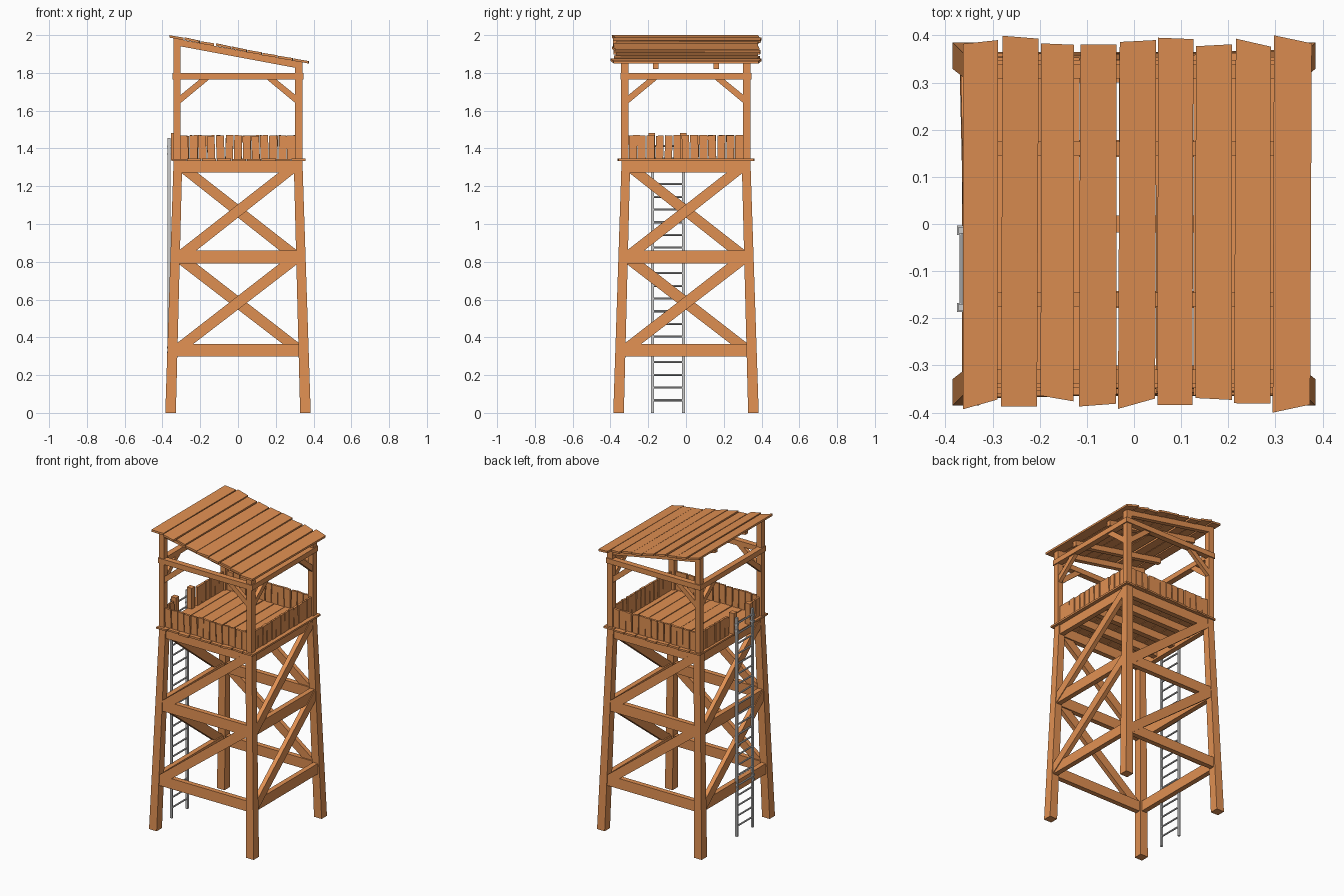
import bpy, bmesh, random
from math import pi
from mathutils import Vector, Matrix

if "Cube" in bpy.data.objects:
    bpy.data.objects.remove(bpy.data.objects["Cube"])

random.seed(4)
rnd = random.uniform
wood = bpy.data.materials.new("orange_wood")
wood.diffuse_color = (0.75, 0.28, 0.085, 1)
wood.use_nodes = True
wood.node_tree.nodes["Principled BSDF"].inputs["Base Color"].default_value = wood.diffuse_color


def hexa(bm, a, b):
    """Six-sided solid between two quads."""
    va = [bm.verts.new(p) for p in a]
    vb = [bm.verts.new(p) for p in b]
    bm.faces.new(va)
    bm.faces.new(vb)
    for i in range(4):
        j = (i + 1) % 4
        bm.faces.new((va[i], va[j], vb[j], vb[i]))


def box(bm, x0, x1, y0, y1, z0, z1):
    q = [(x0, y0), (x1, y0), (x1, y1), (x0, y1)]
    hexa(bm, [(x, y, z0) for x, y in q], [(x, y, z1) for x, y in q])


def panel(bm, side, quad, inner, outer):
    """Quad (u, z) on one of four sides, thick from inner to outer; both are functions of z."""
    rot = Matrix.Rotation(side * pi / 2, 3, 'Z')
    hexa(bm, [rot @ Vector((u, -inner(z), z)) for u, z in quad],
         [rot @ Vector((u, -outer(z), z)) for u, z in quad])


def flat(v):
    return lambda z: v


def finish(bm, name, mat=wood):
    bmesh.ops.recalc_face_normals(bm, faces=bm.faces)
    me = bpy.data.meshes.new(name)
    bm.to_mesh(me)
    bm.free()
    if mat:
        me.materials.append(mat)
    ob = bpy.data.objects.new(name, me)
    bpy.context.collection.objects.link(ob)
    return ob


def leg_mid(z):
    return 0.3575 - 0.04 * z / 1.335


# Tapered, leaning legs
bm = bmesh.new()
for sx in (-1, 1):
    for sy in (-1, 1):
        def ring(i, o, z):
            return [(sx * a, sy * b, z) for a, b in ((i, i), (o, i), (o, o), (i, o))]
        hexa(bm, ring(0.329, 0.385, 0), ring(0.295, 0.341, 1.335))
finish(bm, "legs")

# Horizontal girts and one diagonal per bay on each side
levels = [(0.298, 0.366), (0.79, 0.86), (1.272, 1.335)]
girts, diags = bmesh.new(), bmesh.new()
for side in range(4):
    for lo, hi in levels:
        a, b = leg_mid(lo) - 0.02, leg_mid(hi) - 0.02
        panel(girts, side, [(-a, lo), (a, lo), (b, hi), (-b, hi)],
              lambda z: leg_mid(z) - 0.017, lambda z: leg_mid(z) + 0.016)
    for (lo, lo_top), (hi_bot, hi) in zip(levels, levels[1:]):
        a, b = leg_mid(lo) - 0.025, leg_mid(hi) - 0.022
        panel(diags, side, [(-a, lo), (b, hi_bot - 0.005), (b, hi), (-a, lo_top + 0.003)],
              lambda z: leg_mid(z) - 0.008, lambda z: leg_mid(z) + 0.021)
finish(girts, "horizontal_girts")
finish(diags, "diagonal_braces")

# Floor joists and planks
bm = bmesh.new()
for y in (-0.16, 0, 0.16):
    box(bm, -0.315, 0.315, y - 0.018, y + 0.018, 1.285, 1.335)
finish(bm, "floor_joists")
bm = bmesh.new()
n = 9
for i in range(n):
    x0, x1 = (-0.35 + 0.71 * (i + k) / n for k in (0.03, 0.97))
    z = 1.346 + rnd(-0.002, 0.002)
    q = [(x0, -0.358 + rnd(-0.007, 0.007)), (x1, -0.358 + rnd(-0.007, 0.007)),
         (x1, 0.358 + rnd(-0.007, 0.007)), (x0, 0.358 + rnd(-0.007, 0.007))]
    hexa(bm, [(x, y, 1.334) for x, y in q], [(x, y, z) for x, y in q])
finish(bm, "floor_planks")


# Roof surface height along x
def roof_z(x):
    return 1.999 - 0.187 * (x + 0.36)


# Corner posts, cut to the roof slope
bm = bmesh.new()
for x0, x1 in ((-0.342, -0.305), (0.302, 0.341)):
    for y0, y1 in ((-0.343, -0.305), (0.302, 0.341)):
        q = [(x0, y0), (x1, y0), (x1, y1), (x0, y1)]
        hexa(bm, [(x, y, 1.335) for x, y in q],
             [(x, y, roof_z(x) - 0.012) for x, y in q])
finish(bm, "corner_posts")

# Upper beams and knee braces
beams, knees = bmesh.new(), bmesh.new()
for side in range(4):
    panel(beams, side, [(-0.346, 1.766), (0.346, 1.766), (0.346, 1.8), (-0.346, 1.8)],
          flat(0.31), flat(0.348))
    for s in (-1, 1):
        panel(knees, side, [(s * 0.308, 1.637), (s * 0.308, 1.68),
                            (s * 0.195, 1.772), (s * 0.145, 1.772)],
              flat(0.313), flat(0.338))
finish(beams, "upper_beams")
finish(knees, "knee_braces")

# Railing slats, with an opening on the ladder side
bm = bmesh.new()
for side in range(4):
    n = 13
    step = 0.61 / n
    for i in range(n):
        u0 = -0.305 + step * i + rnd(0.001, 0.004)
        u1 = -0.305 + step * (i + 1) - rnd(0.001, 0.004)
        if side == 3 and u1 > 0.02 and u0 < 0.175:
            continue
        t = rnd(-0.004, 0.004)
        panel(bm, side, [(u0, 1.342), (u1, 1.342), (u1 + t, 1.469 + rnd(-0.003, 0.003)),
                         (u0 + t, 1.469 + rnd(-0.003, 0.003))],
              flat(0.317), flat(0.331 + rnd(-0.002, 0.002)))
finish(bm, "railing_slats")

# Short posts beside the opening
bm = bmesh.new()
for y in (-0.182, -0.015):
    box(bm, -0.354, -0.318, y - 0.017, y + 0.017, 1.335, 1.483)
finish(bm, "opening_posts")

# Sloped rafters
bm = bmesh.new()
for y in (-0.323, -0.16, 0.16, 0.323):
    ends = []
    for x in (-0.335, 0.335):
        t = roof_z(x) - 0.012
        ends.append([(x, y - 0.015, t - 0.036), (x, y + 0.015, t - 0.036),
                     (x, y + 0.015, t), (x, y - 0.015, t)])
    hexa(bm, *ends)
finish(bm, "rafters")

# Uneven roof planks: x range, then front and back y at each edge
planks = [
    (-0.363, -0.288, -0.393, -0.372, 0.382, 0.39),
    (-0.282, -0.202, -0.387, -0.387, 0.399, 0.393),
    (-0.198, -0.127, -0.364, -0.376, 0.383, 0.38),
    (-0.117, -0.037, -0.387, -0.381, 0.381, 0.381),
    (-0.034, 0.047, -0.392, -0.37, 0.386, 0.39),
    (0.050, 0.126, -0.384, -0.384, 0.395, 0.392),
    (0.130, 0.208, -0.369, -0.373, 0.377, 0.381),
    (0.212, 0.290, -0.38, -0.381, 0.393, 0.376),
    (0.294, 0.377, -0.4, -0.383, 0.4, 0.383)]
bm = bmesh.new()
for i, (x0, x1, f0, f1, b0, b1) in enumerate(planks):
    lift0 = 0 if i == 0 else rnd(-0.002, 0.004)
    q = [(x0, f0, lift0), (x1 - rnd(0, 0.004), f1, 0.001), (x1, b1, 0.001), (x0 + rnd(0, 0.004), b0, lift0)]
    hexa(bm, [(x, y, roof_z(x) + d - 0.013) for x, y, d in q],
         [(x, y, roof_z(x) + d) for x, y, d in q])
finish(bm, "roof_planks")

# Ladder rails and rungs
bm = bmesh.new()
for y in (-0.177, -0.013):
    box(bm, -0.372, -0.358, y - 0.007, y + 0.007, 0, 1.455)
finish(bm, "ladder_rails", None)
bm = bmesh.new()
for i in range(21):
    m = Matrix.Translation((-0.365, -0.095, 0.067 + 0.0673 * i)) @ Matrix.Rotation(pi / 2, 4, 'X')
    bmesh.ops.create_cone(bm, cap_ends=True, segments=8, radius1=0.0055, radius2=0.0055,
                          depth=0.162, matrix=m)
finish(bm, "ladder_rungs", None)

# Brackets holding the ladder
bm = bmesh.new()
for y in (-0.177, -0.013):
    for z in (0.318, 0.346, 1.37, 1.41):
        box(bm, -0.375, -0.345, y - 0.010, y + 0.010, z - 0.006, z + 0.006)
finish(bm, "ladder_brackets", None)
